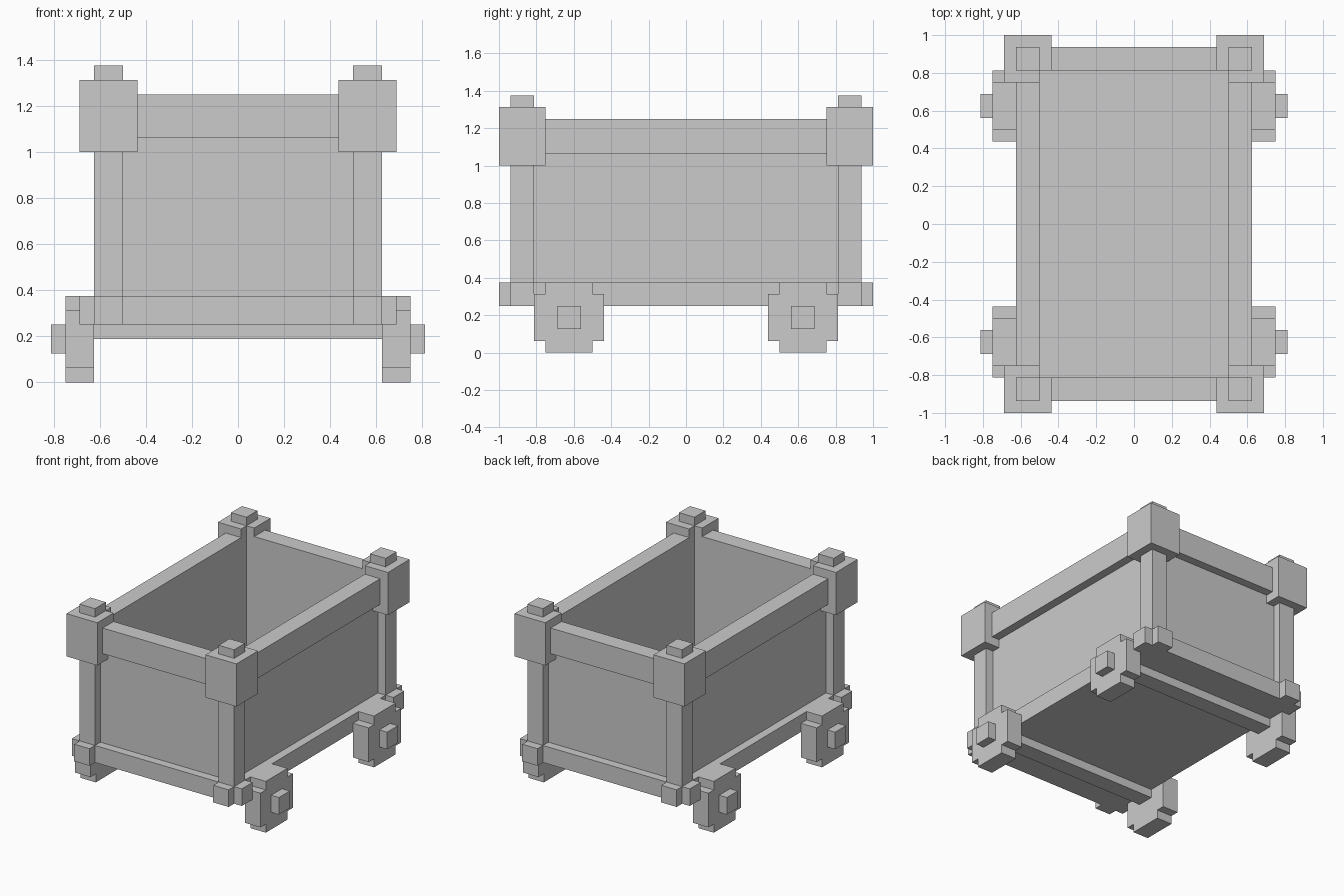
import bpy

if "Cube" in bpy.data.objects:
    bpy.data.objects.remove(bpy.data.objects["Cube"])

U = 1 / 16  # modelling grid


def add_mesh(name, verts, faces):
    mesh = bpy.data.meshes.new(name)
    mesh.from_pydata(verts, [], faces)
    mesh.update()
    obj = bpy.data.objects.new(name, mesh)
    bpy.context.collection.objects.link(obj)
    return obj


def prism(name, profile, lo, hi, axis, sx=1, sy=1):
    """Extrude a grid-unit profile along x or z, optionally mirrored in x and y."""
    def place(a, b, t):
        p = (t, a, b) if axis == 'x' else (a, b, t)
        return (p[0] * U * sx, p[1] * U * sy, p[2] * U)
    n = len(profile)
    verts = [place(a, b, t) for t in (lo, hi) for a, b in profile]
    faces = [tuple(reversed(range(n))), tuple(range(n, 2 * n))]
    faces += [(i, (i + 1) % n, n + (i + 1) % n, n + i) for i in range(n)]
    if sx * sy < 0:
        faces = [tuple(reversed(f)) for f in faces]
    return add_mesh(name, verts, faces)


def box(name, x, y, z, sx=1, sy=1):
    rect = [(x[0], y[0]), (x[1], y[0]), (x[1], y[1]), (x[0], y[1])]
    return prism(name, rect, z[0], z[1], 'z', sx, sy)


# Floor
box("floor", (-8, 8), (-13, 13), (4, 5))

# Front and back: wall panel, top rim, bottom rail and axle
for sy, end in ((-1, "front"), (1, "back")):
    box(end + "_wall", (-8, 8), (13, 14), (5, 18), sy=sy)
    box(end + "_rim", (-8, 8), (13, 15), (17, 20), sy=sy)
    box(end + "_bottom_rail", (-11, 11), (13, 15), (4, 6), sy=sy)
    box(end + "_axle", (-10, 10), (9, 11), (3, 5), sy=sy)

# Long sides: wall panel, top rim, bottom rail
for sx, side in ((-1, "left"), (1, "right")):
    box(side + "_wall", (8, 9), (-13, 13), (5, 18), sx=sx)
    box(side + "_rim", (8, 10), (-13, 13), (17, 20), sx=sx)
    box(side + "_bottom_rail", (8, 10), (-16, 16), (4, 6), sx=sx)

# Corner cap is L-shaped, the wheel is a stepped block
cap = [(7, 13), (8, 13), (8, 12), (11, 12), (11, 16), (7, 16)]
wheel = [(8, 0), (12, 0), (12, 1), (13, 1), (13, 5), (12, 5),
         (12, 6), (8, 6), (8, 5), (7, 5), (7, 1), (8, 1)]

# Corner posts, caps, wheels and hubs
for sx, side in ((-1, "left"), (1, "right")):
    for sy, end in ((-1, "front"), (1, "back")):
        tag = end + "_" + side
        box(tag + "_post", (8, 10), (13, 15), (4, 22), sx, sy)
        prism(tag + "_cap", cap, 16, 21, 'z', sx, sy)
        prism(tag + "_wheel", wheel, 10, 12, 'x', sx, sy)
        box(tag + "_hub", (12, 13), (9, 11), (2, 4), sx, sy)
